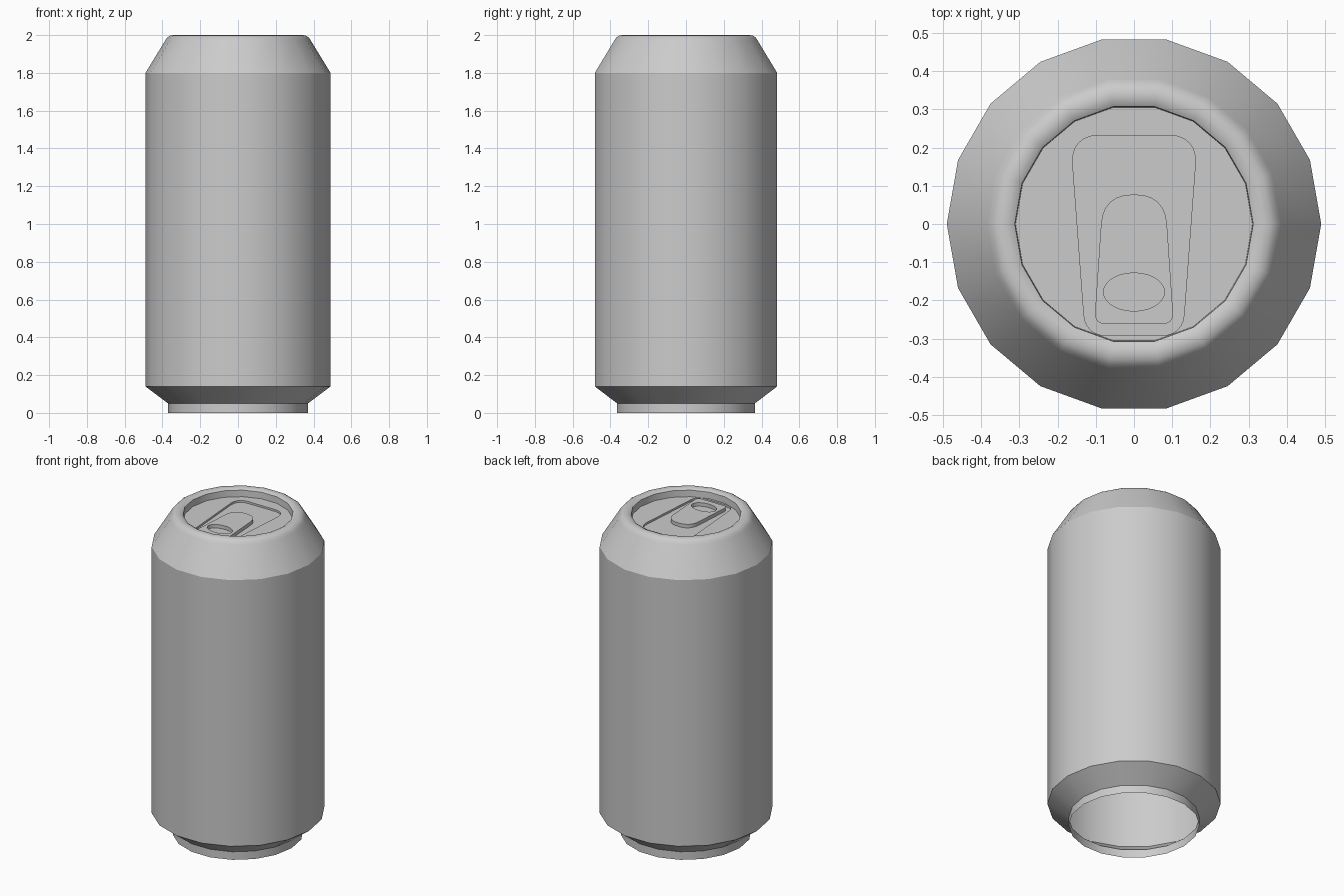
import bpy, bmesh
from math import cos, sin, pi, radians
from mathutils import Vector

if "Cube" in bpy.data.objects:
    bpy.data.objects.remove(bpy.data.objects["Cube"])

SIDES = 18
LID_Z, FLOOR_Z, TAB_Z = 1.95, 1.938, 1.96


def finish(name, bm):
    me = bpy.data.meshes.new(name)
    bm.to_mesh(me)
    bm.free()
    ob = bpy.data.objects.new(name, me)
    bpy.context.collection.objects.link(ob)
    me.polygons.foreach_set("use_smooth", [True] * len(me.polygons))
    me.set_sharp_from_angle(angle=radians(30))
    return ob


def ellipse(rx, ry, n, cy=0.0):
    return [(rx * cos(2 * pi * i / n), cy + ry * sin(2 * pi * i / n)) for i in range(n)]


def rounded(corners, steps=6):
    """Mirror right-hand corners (x, y, cut), ordered bottom to top, and round them."""
    c = corners + [(-x, y, r) for x, y, r in reversed(corners)]
    out = []
    for i, (x, y, r) in enumerate(c):
        p = Vector((x, y))
        a = p + (Vector(c[i - 1][:2]) - p).normalized() * r
        b = p + (Vector(c[(i + 1) % len(c)][:2]) - p).normalized() * r
        for s in range(steps + 1):
            t = s / steps
            arc = a * (1 - t) ** 2 + p * 1.8 * t * (1 - t) + b * t ** 2
            out.append(tuple(arc / ((1 - t) ** 2 + 1.8 * t * (1 - t) + t ** 2)))
    return out


def plate(name, loops, z_face, z_wall=None):
    """Flat upward face bounded by loops (later loops are holes), optional walls."""
    bm = bmesh.new()
    edges, walls = [], []
    for k, loop in enumerate(loops):
        vs = [bm.verts.new((x, y, z_face)) for x, y in loop]
        n = len(vs)
        edges += [bm.edges.new((vs[i], vs[(i + 1) % n])) for i in range(n)]
        walls.append(vs)
    bmesh.ops.triangle_fill(bm, use_beauty=True, use_dissolve=False,
                            edges=edges, normal=(0, 0, 1))
    for f in bm.faces:
        f.normal_update()
        if f.normal.z < 0:
            f.normal_flip()
    if z_wall is not None:
        for k, vs in enumerate(walls):
            n = len(vs)
            low = [bm.verts.new((v.co.x, v.co.y, z_wall)) for v in vs]
            for i in range(n):
                j = (i + 1) % n
                q = (low[i], low[j], vs[j], vs[i])
                flip = (k > 0) != (z_wall > z_face)
                if z_wall > z_face:
                    flip = k > 0
                bm.faces.new(q[::-1] if flip else q)
    return finish(name, bm)


# can shell: open foot, tapered base, straight wall, neck, rolled rim
profile = [(.37, 0), (.37, .05), (.49, .14), (.49, 1.8), (.385, 1.972), (.375, 1.987),
           (.36, 1.997), (.343, 2.0), (.325, 1.998), (.312, 1.99), (.31, LID_Z)]
bm = bmesh.new()
rings = [[bm.verts.new((x, y, z)) for x, y in ellipse(r, r, SIDES)] for r, z in profile]
for a, b in zip(rings, rings[1:]):
    for i in range(SIDES):
        j = (i + 1) % SIDES
        bm.faces.new((a[i], a[j], b[j], b[i]))
finish("can_body", bm)

# lid with a recessed panel
panel = rounded([(.127, -.292, .055), (.166, .232, .075)])
plate("lid", [ellipse(.31, .31, SIDES), panel], LID_Z)
plate("lid_recess", [panel], FLOOR_Z, LID_Z)

# pull tab with finger hole
tab = rounded([(.104, -.262, .03), (.081, .077, .075)])
plate("pull_tab", [tab, ellipse(.08, .05, 24, -.178)], TAB_Z, FLOOR_Z)
